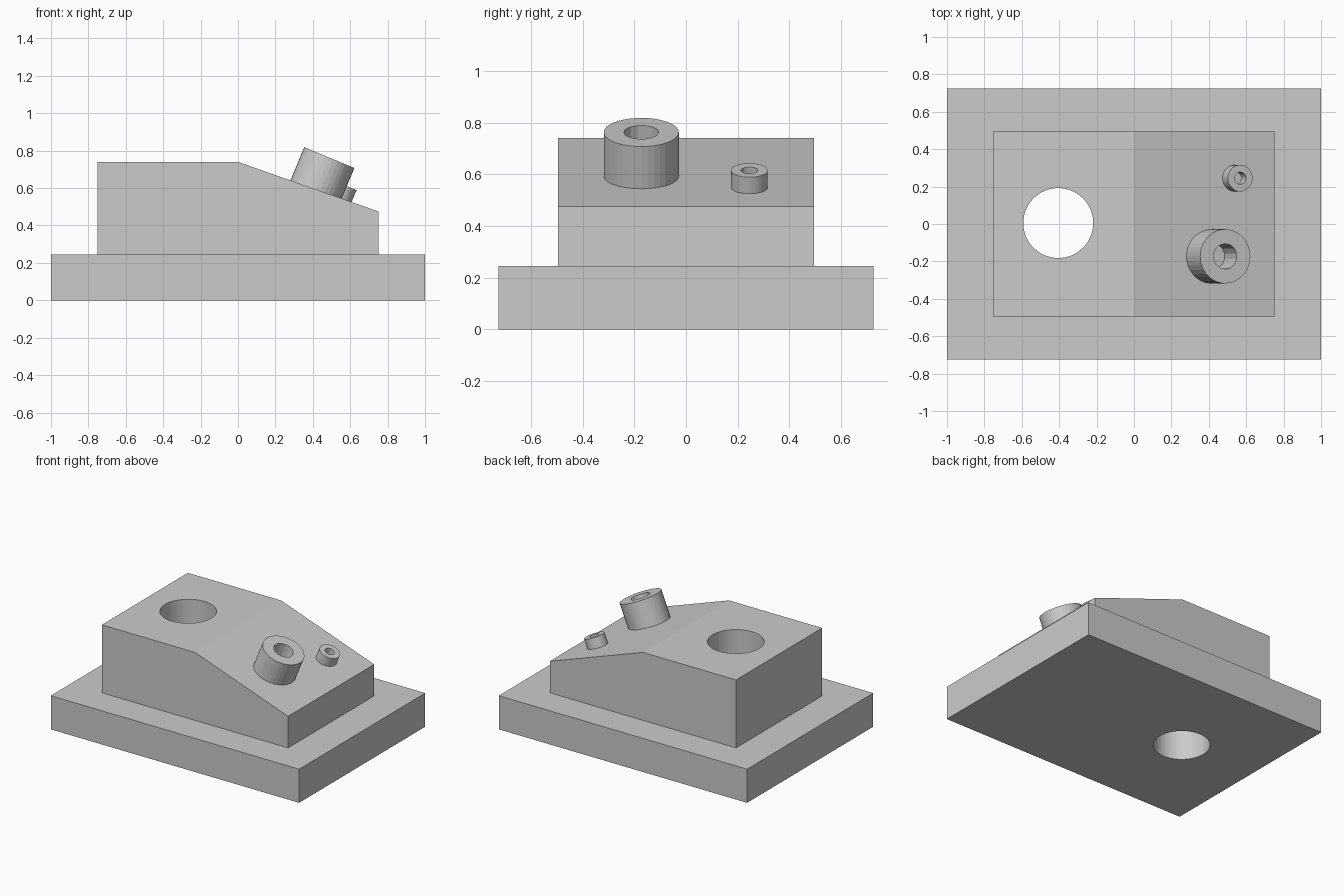
import bpy, bmesh
from math import radians
from mathutils import Matrix, Vector

if "Cube" in bpy.data.objects:
    bpy.data.objects.remove(bpy.data.objects["Cube"])

TILT = Matrix.Rotation(radians(22.5), 4, 'Y')   # studs lean towards +x


def make_object(name, bm):
    bmesh.ops.recalc_face_normals(bm, faces=bm.faces)
    mesh = bpy.data.meshes.new(name)
    bm.to_mesh(mesh)
    bm.free()
    ob = bpy.data.objects.new(name, mesh)
    bpy.context.collection.objects.link(ob)
    return ob


def prism(name, profile, half_depth):
    """Extrude an x-z profile symmetrically along y."""
    bm = bmesh.new()
    face = bm.faces.new([bm.verts.new((x, -half_depth, z)) for x, z in profile])
    new = bmesh.ops.extrude_face_region(bm, geom=[face])["geom"]
    verts = [v for v in new if isinstance(v, bmesh.types.BMVert)]
    bmesh.ops.translate(bm, verts=verts, vec=(0, 2 * half_depth, 0))
    return make_object(name, bm)


def cylinder(name, top, radius, up, down, sides, rot=Matrix()):
    """Cylinder reaching 'up' above and 'down' below the point 'top' along its axis."""
    bm = bmesh.new()
    mat = (Matrix.Translation(Vector(top)) @ rot
           @ Matrix.Translation((0, 0, (up - down) / 2)))
    bmesh.ops.create_cone(bm, cap_ends=True, segments=sides, radius1=radius,
                          radius2=radius, depth=up + down, matrix=mat)
    return make_object(name, bm)


def combine(target, tool, operation):
    """Apply a boolean and discard the helper."""
    tool.hide_render = True
    mod = target.modifiers.new(tool.name, 'BOOLEAN')
    mod.object, mod.operation, mod.solver = tool, operation, 'EXACT'
    bpy.context.view_layer.objects.active = target
    bpy.ops.object.modifier_apply(modifier=mod.name)
    bpy.data.objects.remove(tool)


# base plate
body = prism("mounting_block", [(-1, 0), (1, 0), (1, .245), (-1, .245)], .725)

# raised block with a sloping front end
block = prism("sloped_block", [(-.75, .1), (.75, .1), (.75, .475), (0, .74), (-.75, .74)], .495)
combine(body, block, 'UNION')

# vertical through hole
combine(body, cylinder("through_hole", (-.405, .005, 1), .187, 0, 1.2, 64), 'DIFFERENCE')

# hollow studs on the slope: top centre, outer radius, bore radius, buried length, bore depth
studs = [("large_stud", (.488, -.173, .763), .145, .068, .28, .17),
         ("small_stud", (.568, .245, .616), .071, .033, .13, .06)]
for name, top, outer, inner, length, depth in studs:
    combine(body, cylinder(name, top, outer, 0, length, 36, TILT), 'UNION')
    combine(body, cylinder(name + "_bore", top, inner, .05, depth, 14, TILT), 'DIFFERENCE')
